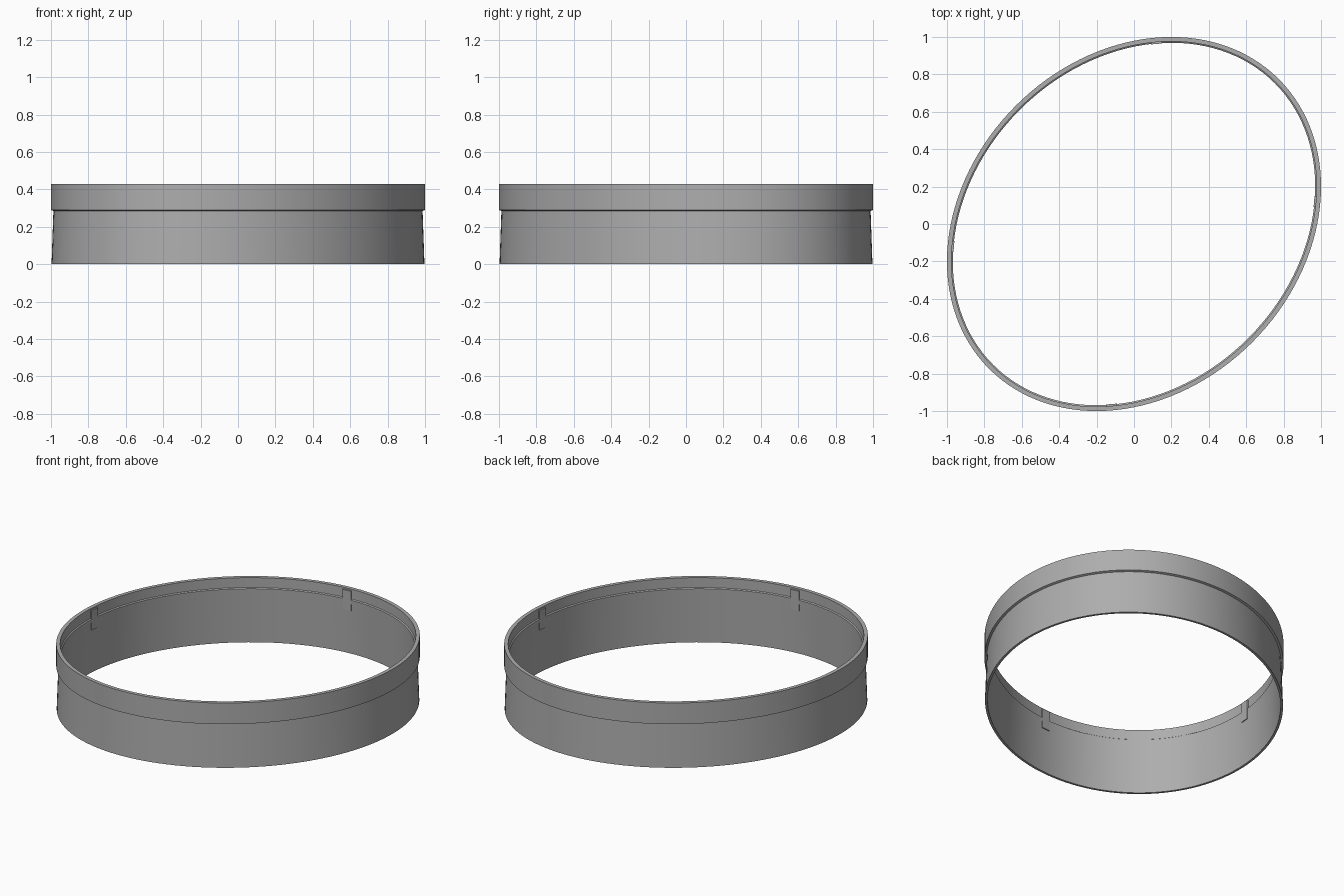
import bpy, bmesh, math
from mathutils import Vector, Matrix

if "Cube" in bpy.data.objects:
    bpy.data.objects.remove(bpy.data.objects["Cube"])

grey = bpy.data.materials.new("plain grey")
grey.use_nodes = True
colour = (0.42, 0.42, 0.42, 1)
grey.diffuse_color = colour
grey.node_tree.nodes["Principled BSDF"].inputs["Base Color"].default_value = colour

# Oval outline: long axis on the x = y diagonal
LONG, SHORT = math.sqrt(1.2), math.sqrt(0.8)
SEGMENTS = 128
TURN = Matrix.Rotation(math.radians(45), 3, "Z")


def oval(t):
    """Point and outward normal on the outer outline."""
    c, s = math.cos(t), math.sin(t)
    point = Vector((LONG * c, SHORT * s, 0))
    normal = Vector((SHORT * c, LONG * s, 0)).normalized()
    return TURN @ point, TURN @ normal


def finish(name, bm):
    bmesh.ops.recalc_face_normals(bm, faces=bm.faces[:])
    mesh = bpy.data.meshes.new(name)
    bm.to_mesh(mesh)
    bm.free()
    mesh.materials.append(grey)
    obj = bpy.data.objects.new(name, mesh)
    bpy.context.collection.objects.link(obj)
    return obj


# Ring wall: cross-section as (inset from outline, height)
profile = [(0.003, 0), (0.013, 0.285), (0.0, 0.29), (0.0, 0.43),
           (0.024, 0.43), (0.024, 0.365), (0.031, 0.36), (0.018, 0)]
bm = bmesh.new()
loops = []
for i in range(SEGMENTS):
    p, n = oval(math.tau * i / SEGMENTS)
    loops.append([bm.verts.new(p - n * inset + Vector((0, 0, z)))
                  for inset, z in profile])
for i, loop in enumerate(loops):
    after = loops[(i + 1) % SEGMENTS]
    for j in range(len(profile)):
        k = (j + 1) % len(profile)
        bm.faces.new((loop[j], after[j], after[k], loop[k]))
ring = finish("oval_ring", bm)
bpy.context.view_layer.objects.active = ring
ring.select_set(True)
bpy.ops.object.shade_smooth_by_angle(angle=math.radians(30))
ring.select_set(False)

# Four locating tabs on the inner wall, mirrored across both oval axes
TAB_ANGLE = math.radians(44)
for side, t in (("back", TAB_ANGLE), ("left", -TAB_ANGLE),
                ("front", math.pi + TAB_ANGLE), ("right", math.pi - TAB_ANGLE)):
    p, n = oval(t)
    bm = bmesh.new()
    bmesh.ops.create_cube(bm, size=1)
    bmesh.ops.scale(bm, vec=(0.016, 0.06, 0.13), verts=bm.verts)
    place = (Matrix.Translation(p - n * 0.026 + Vector((0, 0, 0.355)))
             @ Matrix.Rotation(math.atan2(n.y, n.x), 4, "Z"))
    bmesh.ops.transform(bm, matrix=place, verts=bm.verts)
    finish(side + "_tab", bm)
